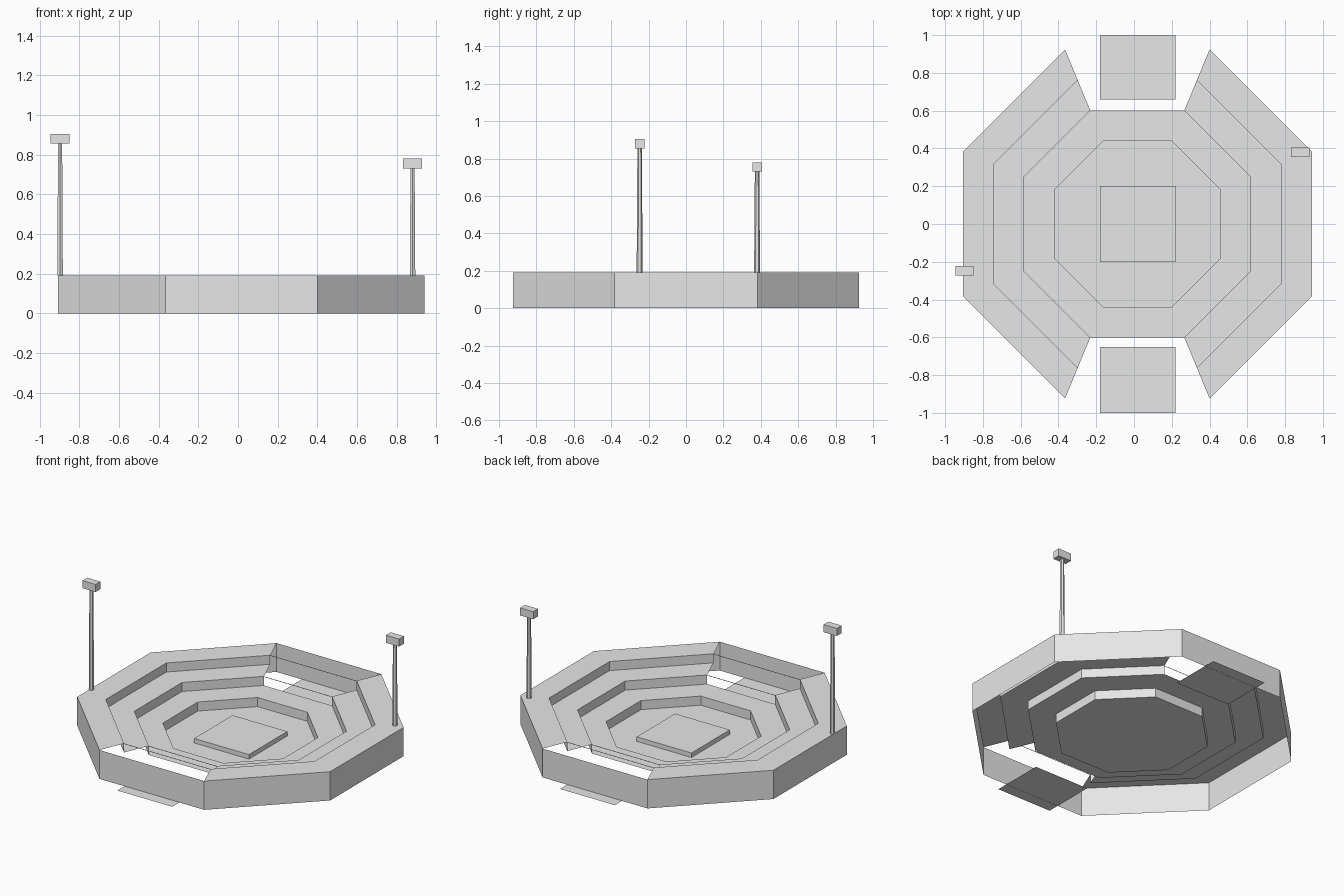
import bpy, bmesh, math

if "Cube" in bpy.data.objects:
    bpy.data.objects.remove(bpy.data.objects["Cube"])

CX = 0.0175                        # centre of the octagon
RADII = [1.0, 0.825, 0.65, 0.475]  # ring corner radii, outside to inside
LEVELS = [0.19, 0.13, 0.07, 0.01]  # tread heights, then the floor

grey = bpy.data.materials.new("light_grey")
grey.diffuse_color = (0.8, 0.8, 0.8, 1)
grey.use_nodes = True
grey.node_tree.nodes["Principled BSDF"].inputs["Base Color"].default_value = grey.diffuse_color


def finish(bm, name):
    me = bpy.data.meshes.new(name)
    bm.to_mesh(me)
    bm.free()
    me.materials.append(grey)
    ob = bpy.data.objects.new(name, me)
    bpy.context.collection.objects.link(ob)
    return ob


def corner(r, i, z):
    a = math.radians(22.5 + 45 * i)
    return (CX + r * math.cos(a), r * math.sin(a), z)


def strip(name, r1, z1, r2, z2, sides=range(8)):
    """Band of quads between two octagons."""
    bm = bmesh.new()
    for i in sides:
        pts = [corner(r1, i, z1), corner(r1, i + 1, z1),
               corner(r2, i + 1, z2), corner(r2, i, z2)]
        bm.faces.new([bm.verts.new(p) for p in pts])
    bmesh.ops.remove_doubles(bm, verts=bm.verts, dist=1e-5)
    return finish(bm, name)


def box(name, x, y, z, sx, sy, sz):
    bm = bmesh.new()
    bmesh.ops.create_cube(bm, size=1)
    for v in bm.verts:
        v.co = (x + v.co.x * sx, y + v.co.y * sy, z + v.co.z * sz)
    return finish(bm, name)


def plate(name, x, y, z, sx, sy):
    bm = bmesh.new()
    bmesh.ops.create_grid(bm, x_segments=1, y_segments=1, size=0.5)
    for v in bm.verts:
        v.co = (x + v.co.x * sx, y + v.co.y * sy, z)
    return finish(bm, name)


# sides 1 and 5 face back and front: entrances without seating
ENTRANCES = [1, 5]
STANDS = [i for i in range(8) if i not in ENTRANCES]

# outer wall runs all the way round
strip("outer_wall", 1.0, 0.0, 1.0, 0.19)

# two upper tiers with entrance gaps, lowest tier complete
for k, label in enumerate(["upper", "middle", "lower"]):
    sides = range(8) if k == 2 else STANDS
    strip(label + "_tread", RADII[k], LEVELS[k], RADII[k + 1], LEVELS[k], sides)
    strip(label + "_riser", RADII[k + 1], LEVELS[k], RADII[k + 1], LEVELS[k + 1], sides)
    if k < 2:  # thin rails across the entrances
        strip(label + "_rail", RADII[k + 1], LEVELS[k],
              RADII[k + 1], LEVELS[k] - 0.004, ENTRANCES)

# arena floor
bm = bmesh.new()
bm.faces.new([bm.verts.new(corner(RADII[3], i, LEVELS[3])) for i in range(8)])
finish(bm, "arena_floor")

# central stage and entrance ground plates
box("stage", 0.02, 0, 0.025, 0.4, 0.4, 0.03)
plate("front_entrance_plate", 0.02, -0.825, 0.001, 0.4, 0.35)
plate("back_entrance_plate", 0.02, 0.83, 0.001, 0.4, 0.34)

# floodlight masts
for side, x, y, top in [("left", -0.897, -0.248, 0.855), ("right", 0.88, 0.38, 0.73)]:
    bm = bmesh.new()
    bmesh.ops.create_cone(bm, cap_ends=True, segments=6, radius1=0.016,
                          radius2=0.012, depth=top - 0.19)
    bmesh.ops.translate(bm, verts=bm.verts, vec=(x, y, (top + 0.19) / 2))
    finish(bm, side + "_light_pole")
    box(side + "_floodlight", x, y, top + 0.025, 0.096, 0.05, 0.05)
